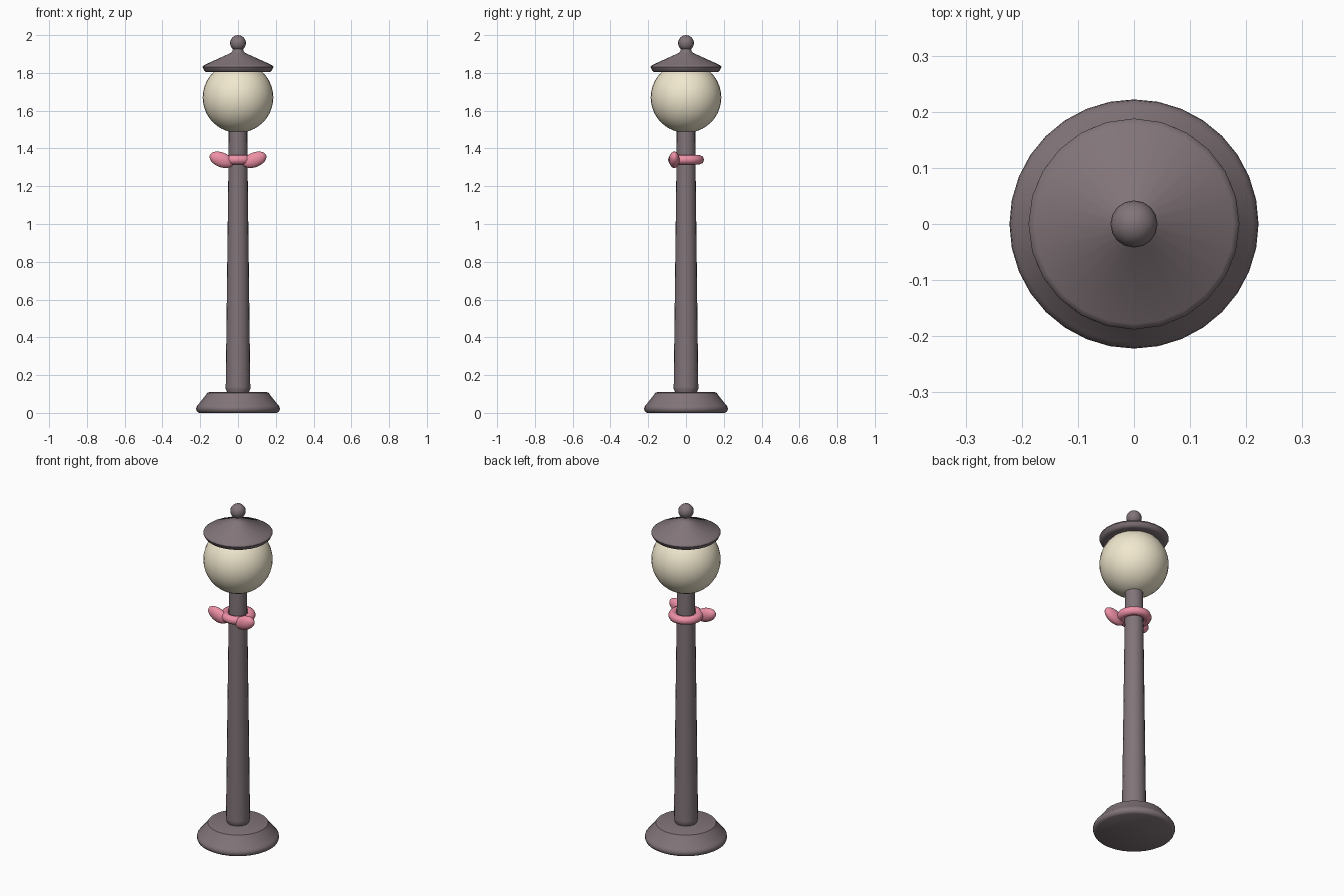
import bpy, bmesh, math
from mathutils import Matrix

if "Cube" in bpy.data.objects:
    bpy.data.objects.remove(bpy.data.objects["Cube"])


def material(name, rgb):
    m = bpy.data.materials.new(name)
    m.diffuse_color = (*rgb, 1)
    m.use_nodes = True
    m.node_tree.nodes["Principled BSDF"].inputs["Base Color"].default_value = m.diffuse_color
    return m


IRON = material("iron", (0.22, 0.175, 0.19))
GLASS = material("glass", (0.88, 0.81, 0.62))
PINK = material("pink", (0.85, 0.28, 0.38))


def finish(name, bm, mat, angle=40):
    bmesh.ops.recalc_face_normals(bm, faces=bm.faces)
    me = bpy.data.meshes.new(name)
    bm.to_mesh(me)
    bm.free()
    ob = bpy.data.objects.new(name, me)
    bpy.context.collection.objects.link(ob)
    me.materials.append(mat)
    bpy.ops.object.select_all(action='DESELECT')
    ob.select_set(True)
    bpy.context.view_layer.objects.active = ob
    bpy.ops.object.shade_smooth_by_angle(angle=math.radians(angle))
    return ob


def lathe(name, profile, sides, mat):
    """Closed solid of revolution from (radius, z) points, bottom to top."""
    bm = bmesh.new()
    rings = [[bm.verts.new((r * math.cos(i * math.tau / sides), r * math.sin(i * math.tau / sides), z))
              for i in range(sides)] for r, z in profile]
    for a, b in zip(rings, rings[1:]):
        for i in range(sides):
            j = (i + 1) % sides
            bm.faces.new((a[i], a[j], b[j], b[i]))
    bm.faces.new(rings[0])
    bm.faces.new(rings[-1])
    return finish(name, bm, mat)


def ball(name, matrix, mat, u=24, v=16):
    bm = bmesh.new()
    bmesh.ops.create_uvsphere(bm, u_segments=u, v_segments=v, radius=1, matrix=matrix)
    return finish(name, bm, mat, 60)


# Foot and tapered post
lathe("base", [(0.205, 0), (0.217, 0.007), (0.222, 0.02), (0.22, 0.033), (0.212, 0.042),
               (0.172, 0.092), (0.163, 0.106), (0.15, 0.11)], 32, IRON)
lathe("post", [(0.057, 0.105), (0.061, 0.118), (0.065, 0.127), (0.065, 0.14), (0.05, 1.36), (0.049, 1.52)], 20, IRON)

# Lamp globe, cap and finial
ball("globe", Matrix.Translation((0, 0, 1.67)) @ Matrix.Scale(0.187, 4), GLASS, 32, 20)
lathe("cap", [(0.16, 1.804), (0.172, 1.806), (0.18, 1.814), (0.188, 1.83), (0.186, 1.836), (0.178, 1.842),
              (0.035, 1.907), (0.029, 1.915), (0.026, 1.935)], 24, IRON)
ball("finial", Matrix.Translation((0, 0, 1.958)) @ Matrix.Scale(0.042, 4), IRON, 16, 12)

# Ribbon ring around the post
bpy.ops.mesh.primitive_torus_add(major_radius=0.071, minor_radius=0.025, major_segments=24,
                                 minor_segments=8, location=(0, 0, 1.34))
ring = bpy.context.object
ring.name = "ribbon_ring"
ring.data.materials.append(PINK)
bpy.ops.object.shade_smooth_by_angle(angle=math.radians(60))

# Bow loops, mirrored left and right
for side, sx in (("left", -1), ("right", 1)):
    ball("bow_loop_" + side,
         Matrix.Translation((sx * 0.088, -0.062, 1.34)) @ Matrix.Rotation(-sx * math.radians(22), 4, 'Y')
         @ Matrix.Diagonal((0.066, 0.028, 0.039, 1)), PINK, 16, 12)
